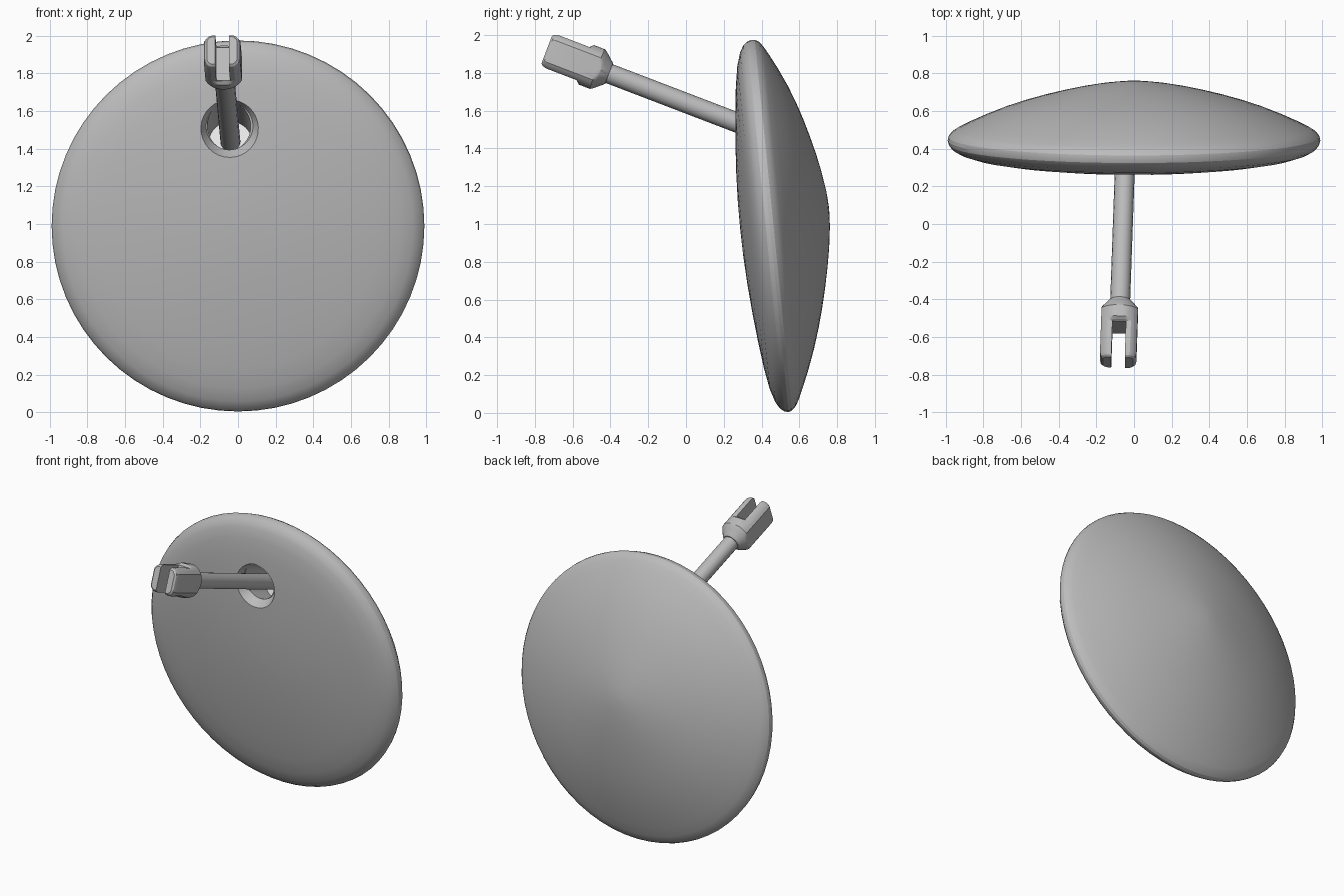
import bpy, bmesh, math
from mathutils import Matrix, Vector

if "Cube" in bpy.data.objects:
    bpy.data.objects.remove(bpy.data.objects["Cube"])


def material(name, v):
    m = bpy.data.materials.new(name)
    m.diffuse_color = (v, v, v, 1)
    m.use_nodes = True
    m.node_tree.nodes["Principled BSDF"].inputs["Base Color"].default_value = m.diffuse_color
    return m


GREY = material("grey", 0.5)
PALE = material("pale_grey", 0.8)


def frame(origin, direction):
    """Local z runs along direction, local x stays close to world x."""
    z = Vector(direction).normalized()
    x = Vector((1, 0, 0))
    x = (x - z * x.dot(z)).normalized()
    y = z.cross(x)
    m = Matrix((x, y, z)).transposed().to_4x4()
    m.translation = Vector(origin)
    return m


def smooth(ob, angle):
    bpy.ops.object.select_all(action='DESELECT')
    ob.select_set(True)
    bpy.context.view_layer.objects.active = ob
    bpy.ops.object.shade_smooth_by_angle(angle=math.radians(angle))


def loft(name, rings, mat, matrix, angle=30):
    """Skin closed rings of equal point count and cap both ends."""
    bm = bmesh.new()
    loops = [[bm.verts.new(p) for p in r] for r in rings]
    n = len(loops[0])
    for a, b in zip(loops, loops[1:]):
        for i in range(n):
            j = (i + 1) % n
            bm.faces.new((a[i], a[j], b[j], b[i]))
    bm.faces.new(loops[0])
    bm.faces.new(loops[-1])
    bmesh.ops.recalc_face_normals(bm, faces=bm.faces)
    me = bpy.data.meshes.new(name)
    bm.to_mesh(me)
    bm.free()
    me.materials.append(mat)
    ob = bpy.data.objects.new(name, me)
    bpy.context.collection.objects.link(ob)
    ob.matrix_world = matrix
    smooth(ob, angle)
    return ob


def circle(r, z, n):
    return [(r * math.cos(2 * math.pi * i / n), r * math.sin(2 * math.pi * i / n), z)
            for i in range(n)]


def turned(name, profile, mat, matrix, n=32, angle=30):
    return loft(name, [circle(r, z, n) for r, z in profile], mat, matrix, angle)


def flatted(r, hx, hy, z, n=44):
    """Circle with flats at x = +-hx and y = +-hy."""
    return [(max(-hx, min(hx, x)), max(-hy, min(hy, y)), z) for x, y, z in circle(r, z, n)]


def cut(ob, cutters, angle):
    for c in cutters:
        mod = ob.modifiers.new("cut", 'BOOLEAN')
        mod.operation = 'DIFFERENCE'
        mod.solver = 'EXACT'
        mod.object = c
        bpy.context.view_layer.objects.active = ob
        bpy.ops.object.modifier_apply(modifier=mod.name)
    for c in cutters:
        bpy.data.objects.remove(c)
    smooth(ob, angle)


rod = frame((-0.085, -0.735, 1.922), (0.045, 1.28, -0.49))
NORMAL = (0, 0.995, 0.1)

# Lens-shaped disc, slightly tilted, with the dome peak a little above centre
PROFILE = [
    (0.004, 0.315), (0.05, 0.313), (0.1, 0.309), (0.2, 0.295), (0.3, 0.276),
    (0.4, 0.253), (0.5, 0.227), (0.6, 0.197), (0.7, 0.162), (0.8, 0.121),
    (0.88, 0.084), (0.94, 0.054), (0.97, 0.034), (0.986, 0.013), (0.99, -0.006),
    (0.984, -0.028), (0.966, -0.05), (0.93, -0.071), (0.86, -0.093), (0.75, -0.112),
    (0.6, -0.13), (0.45, -0.144), (0.3, -0.155), (0.15, -0.162), (0.004, -0.164)]
up = -0.06 / 0.315
disc = loft("disc", [[(x, y + up * max(0, z), z) for x, y, z in circle(r, h, 64)]
                     for r, h in PROFILE],
            GREY, frame((0, 0.45, 0.99), NORMAL), angle=40)

# Angled socket for the rod, with a flared mouth
pocket = turned("socket_cutter", [(0.115, 0.95), (0.115, 1.365)], GREY, rod)
mouth = turned("mouth_cutter", [(0.19, -0.08), (0.15, 0.0), (0.125, 0.045)],
               GREY, frame((-0.045, 0.268, 1.515), NORMAL))
cut(disc, [mouth, pocket], 24)
turned("socket_floor", [(0.114, 1.358), (0.114, 1.366)], PALE, rod)

# Rod
turned("rod", [(0.053, 0.3), (0.053, 1.38)], GREY, rod, n=16, angle=40)

# Clevis fork: tines, collar and taper onto the rod
fork = loft("fork", [
    flatted(0.098, 0.08, 0.078, 0.0), flatted(0.109, 0.091, 0.088, 0.01),
    flatted(0.115, 0.097, 0.094, 0.032), flatted(0.115, 0.097, 0.094, 0.205),
    flatted(0.115, 0.097, 0.112, 0.222), flatted(0.115, 0.097, 0.112, 0.285),
    flatted(0.104, 0.097, 0.112, 0.299), flatted(0.097, 0.097, 0.112, 0.307),
    flatted(0.058, 0.097, 0.112, 0.352)], GREY, rod, angle=25)
slot = loft("slot_cutter", [
    [(x, y, z) for x, y in ((-0.036, -0.2), (0.036, -0.2), (0.036, 0.2), (-0.036, 0.2))]
    for z in (-0.1, 0.2)], GREY, rod)
cut(fork, [slot], 25)
